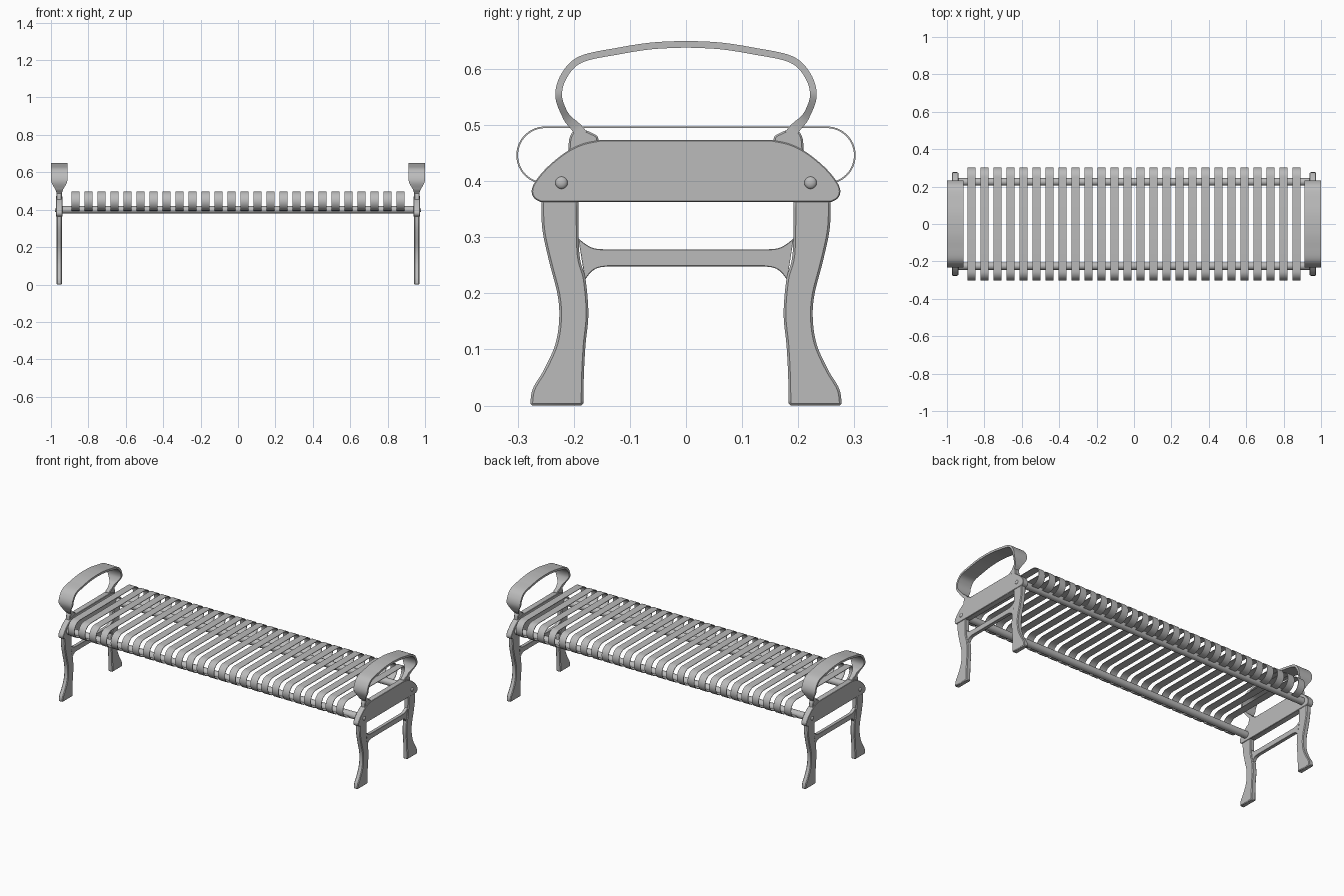
import bpy, bmesh, math
from mathutils import Vector

cube = bpy.data.objects.get("Cube")
if cube:
    bpy.data.objects.remove(cube)

grey = bpy.data.materials.new("grey_metal")
grey.use_nodes = True
colour = (0.5, 0.5, 0.5, 1)
grey.diffuse_color = colour
grey.node_tree.nodes["Principled BSDF"].inputs["Base Color"].default_value = colour

END_X = -0.956  # middle of the end frame


def smooth(points, steps=6):
    """Catmull-Rom curve through (y, z) points."""
    p = [Vector(q) for q in points]
    p = [2 * p[0] - p[1]] + p + [2 * p[-1] - p[-2]]
    out = []
    for a, b, c, d in zip(p, p[1:], p[2:], p[3:]):
        for i in range(steps):
            t = i / steps
            out.append(0.5 * (2 * b + (c - a) * t + (2 * a - 5 * b + 4 * c - d) * t * t
                              + (3 * b - a - 3 * c + d) * t ** 3))
    return out + [p[-2]]


def mirrored(points):
    """Continue a (y, z) run with its reflection in y."""
    return list(points) + [Vector((-q[0], q[1])) for q in reversed(points)]


def finish(name, bm, axes=(), bevel=0):
    bmesh.ops.remove_doubles(bm, verts=bm.verts, dist=0.0001)
    bmesh.ops.recalc_face_normals(bm, faces=bm.faces)
    mesh = bpy.data.meshes.new(name)
    bm.to_mesh(mesh)
    bm.free()
    mesh.materials.append(grey)
    ob = bpy.data.objects.new(name, mesh)
    bpy.context.collection.objects.link(ob)
    bpy.ops.object.select_all(action='DESELECT')
    ob.select_set(True)
    bpy.context.view_layer.objects.active = ob
    bpy.ops.object.shade_smooth_by_angle(angle=math.radians(35))
    if bevel:
        mod = ob.modifiers.new("edge", 'BEVEL')
        mod.width, mod.segments = bevel, 1
        mod.limit_method, mod.angle_limit = 'ANGLE', math.radians(60)
    if axes:
        mod = ob.modifiers.new("mirror", 'MIRROR')
        mod.use_axis = ['X' in axes, 'Y' in axes, False]
        mod.use_mirror_merge = False
    return ob


def plate(name, outline, thick, axes, bevel=0.004):
    """Flat casting: a (y, z) outline given thickness along x."""
    bm = bmesh.new()
    face = bm.faces.new([bm.verts.new((END_X - thick / 2, y, z)) for y, z in outline])
    new = bmesh.ops.extrude_face_region(bm, geom=[face])["geom"]
    bmesh.ops.translate(bm, vec=(thick, 0, 0),
                        verts=[v for v in new if isinstance(v, bmesh.types.BMVert)])
    return finish(name, bm, axes, bevel)


def strip(bm, path, x, half_width, half_thick):
    """Flat bar swept along a (y, z) path; the sizes are functions of z."""
    rings = []
    for i, p in enumerate(path):
        t = (path[min(i + 1, len(path) - 1)] - path[max(i - 1, 0)]).normalized()
        n = Vector((-t.y, t.x)) * half_thick(p.y)
        w = half_width(p.y)
        rings.append([bm.verts.new((x + sx * w, p.x + sn * n.x, p.y + sn * n.y))
                      for sx, sn in ((-1, -1), (1, -1), (1, 1), (-1, 1))])
    for a, b in zip(rings, rings[1:]):
        for k in range(4):
            m = (k + 1) % 4
            bm.faces.new((a[k], a[m], b[m], b[k]))
    bm.faces.new(rings[0])
    bm.faces.new(rings[-1])


# Curved legs
outer = smooth([(-0.278, 0), (-0.273, 0.03), (-0.253, 0.064), (-0.233, 0.109), (-0.226, 0.154),
                (-0.229, 0.198), (-0.244, 0.257), (-0.256, 0.314), (-0.258, 0.368)])
inner = smooth([(-0.192, 0.368), (-0.19, 0.27), (-0.179, 0.225), (-0.174, 0.163),
                (-0.179, 0.109), (-0.182, 0.055), (-0.183, 0)])
plate("legs", outer + inner, 0.028, 'XY')

# Arched rail on top of the legs
arch_out = smooth([(-0.26, 0.363), (-0.271, 0.37), (-0.275, 0.383), (-0.268, 0.4), (-0.247, 0.425),
                   (-0.215, 0.451), (-0.185, 0.466), (-0.154, 0.473)])
arch_in = smooth([(-0.131, 0.421), (-0.155, 0.414), (-0.173, 0.397), (-0.181, 0.375), (-0.181, 0.363)])
rail = mirrored(arch_out) + [Vector((-y, z)) for y, z in reversed(mirrored(arch_in[::-1])[::-1])][::-1]
plate("arched_rails", rail, 0.034, 'X')

# Stretcher with flared ends
top = smooth([(-0.192, 0.298), (-0.178, 0.287), (-0.163, 0.28), (-0.14, 0.278)])
low = smooth([(-0.14, 0.248), (-0.158, 0.245), (-0.17, 0.237), (-0.18, 0.224)])
plate("stretchers", mirrored(top) + mirrored(low[::-1])[::-1], 0.02, 'X')

# Small brackets under the armrests
foot = smooth([(-0.21, 0.445), (-0.208, 0.475), (-0.2, 0.489), (-0.185, 0.492),
               (-0.168, 0.486), (-0.157, 0.478), (-0.156, 0.46)])
plate("armrest_brackets", foot, 0.028, 'XY')

# Looped armrests that widen upward
loop = smooth([(-0.185, 0.482), (-0.197, 0.497), (-0.214, 0.516), (-0.227, 0.552), (-0.217, 0.588),
               (-0.187, 0.617), (-0.119, 0.632), (-0.06, 0.641), (0, 0.644)], 8)


def arm_width(z):
    f = min(max((z - 0.49) / 0.07, 0), 1)
    return 0.014 + 0.03 * f * f * (3 - 2 * f)


bm = bmesh.new()
strip(bm, mirrored(loop[:-1]), END_X, arm_width,
      lambda z: 0.006 + 0.004 * min(max((0.52 - z) / 0.03, 0), 1))
finish("armrests", bm, 'X')

# Seat slats, curled under at the front and back
curl = [Vector((-0.225, 0.395))]
for i in range(17):
    a = math.pi * (1.5 - i / 16)
    curl.append(Vector((-0.251 + 0.05 * math.cos(a), 0.446 + 0.05 * math.sin(a))))
bm = bmesh.new()
for i in range(26):
    strip(bm, mirrored(curl), -0.87 + 1.74 * i / 25, lambda z: 0.0215, lambda z: 0.0015)
finish("seat_slats", bm)

# Pipes carrying the slats
for name, y in (("front_pipe", -0.225), ("back_pipe", 0.225)):
    bpy.ops.mesh.primitive_cylinder_add(vertices=24, radius=0.02, depth=1.9,
                                        location=(0, y, 0.399), rotation=(0, math.pi / 2, 0))
    pipe = bpy.context.object
    pipe.name = name
    pipe.data.materials.append(grey)
    bpy.ops.object.shade_smooth_by_angle(angle=math.radians(35))

# Domed bolts on the outside of the frames
bm = bmesh.new()
bmesh.ops.create_uvsphere(bm, u_segments=16, v_segments=10, radius=0.011)
bmesh.ops.scale(bm, vec=(0.6, 1, 1), verts=bm.verts)
bmesh.ops.translate(bm, vec=(END_X - 0.017, -0.222, 0.397), verts=bm.verts)
finish("bolts", bm, 'XY')
